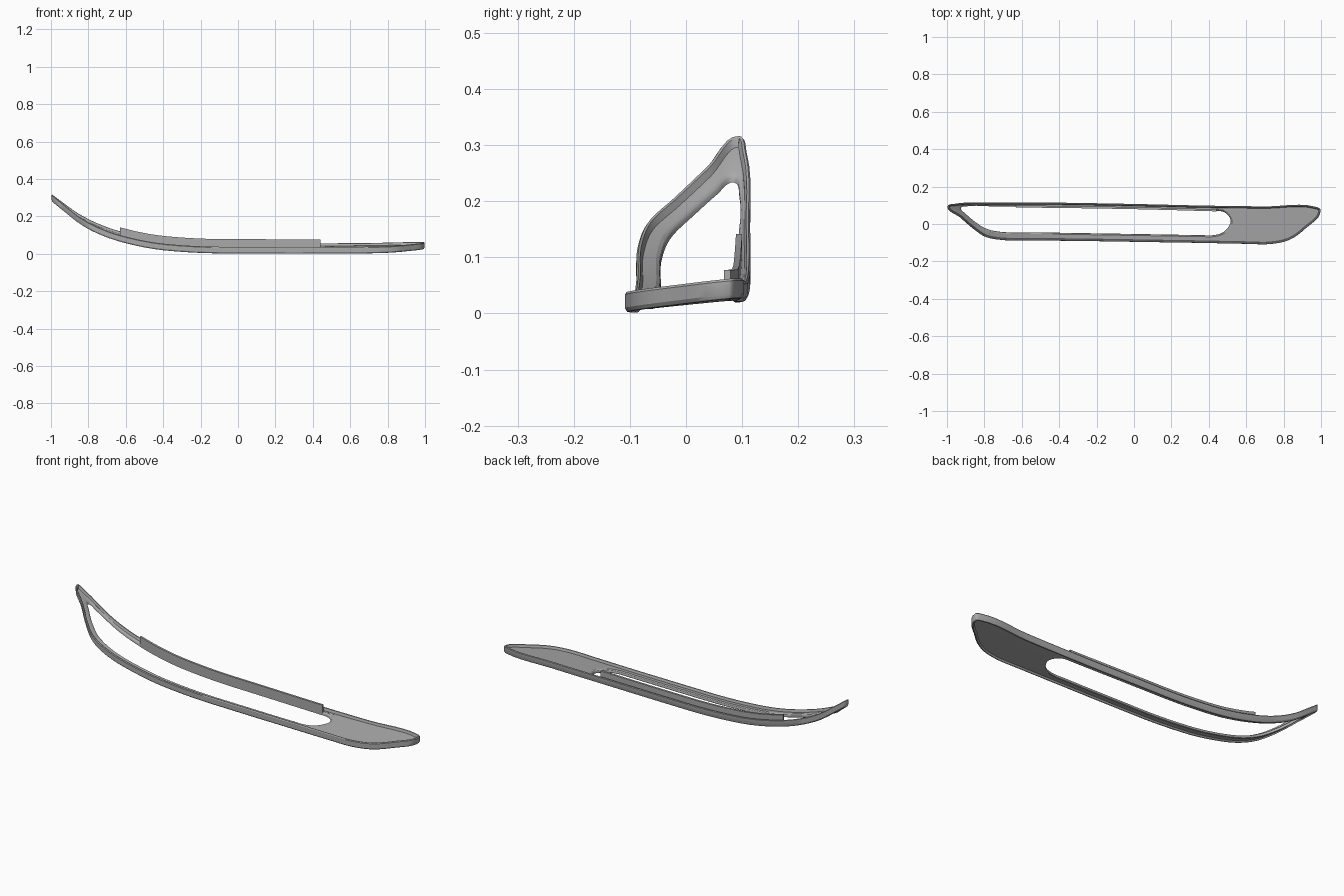
import bpy, bmesh
from mathutils import Vector

cube = bpy.data.objects.get("Cube")
if cube:
    bpy.data.objects.remove(cube, do_unlink=True)

grey = bpy.data.materials.new("satin grey")
grey.use_nodes = True
grey.diffuse_color = (0.4, 0.4, 0.4, 1)
grey.node_tree.nodes["Principled BSDF"].inputs["Base Color"].default_value = (0.4, 0.4, 0.4, 1)


def smooth_curve(points, closed, steps=6):
    """Hermite curve through the points, with tangents scaled to each span."""
    pts = [Vector(p) for p in points]
    n = len(pts)
    unit = lambda a, b: (pts[b % n] - pts[a % n]).normalized()
    tangents = []
    for i in range(n):
        if closed or 0 < i < n - 1:
            tangents.append((unit(i - 1, i) + unit(i, i + 1)).normalized())
        else:
            tangents.append(unit(0, 1) if i == 0 else unit(n - 2, n - 1))
    out = []
    for i in range(n if closed else n - 1):
        a, b = pts[i], pts[(i + 1) % n]
        length = (b - a).length
        ta, tb = tangents[i] * length, tangents[(i + 1) % n] * length
        for k in range(steps):
            t = k / steps
            out.append(a * (2*t**3 - 3*t**2 + 1) + ta * (t**3 - 2*t**2 + t)
                       + b * (3*t**2 - 2*t**3) + tb * (t**3 - t**2))
    return out if closed else out + [pts[-1]]


def lookup(curve, x):
    """Second coordinate of a curve that runs along increasing x."""
    for a, b in zip(curve, curve[1:]):
        if x <= b.x:
            return a.y + (b.y - a.y) * (x - a.x) / (b.x - a.x)
    return curve[-1].y


# Lengthwise sweep of the underside, tilted up slightly toward the back
sweep = smooth_curve([(-1.02, .28), (-.93, .212), (-.85, .155), (-.72, .092), (-.6, .054),
                      (-.45, .023), (-.3, .008), (-.15, .001), (0, 0), (.4, 0),
                      (.7, .002), (1.02, .008)], False)


def height(x, y):
    return lookup(sweep, x) + 0.1 * (y + 0.107)


# Outline and opening, matched point for point, counter-clockwise
pairs = [(-.997, .095, -.925, .085), (-.93, .035, -.9, .055), (-.86, -.025, -.85, .012),
         (-.8, -.066, -.79, -.025), (-.73, -.083, -.72, -.041), (-.5, -.088, -.5, -.045),
         (-.2, -.092, -.2, -.05), (.1, -.097, .1, -.055), (.35, -.101, .35, -.059),
         (.6, -.106, .43, -.059), (.73, -.107, .475, -.045), (.83, -.085, .505, -.015),
         (.91, -.03, .517, .015), (.997, .077, .505, .045), (.975, .091, .48, .064),
         (.7, .094, .42, .071), (.35, .099, .35, .073), (.1, .105, .1, .08),
         (-.2, .111, -.2, .086), (-.5, .115, -.5, .09), (-.75, .114, -.75, .094),
         (-.96, .108, -.89, .095)]
outer = smooth_curve([p[:2] for p in pairs], True)
hole = smooth_curve([p[2:] for p in pairs], True)


def offset(loop, distance):
    """Move a loop to its left by the distance."""
    n = len(loop)
    out = []
    for i, p in enumerate(loop):
        t = (loop[(i + 1) % n] - loop[i - 1]).normalized()
        out.append(p + Vector((-t.y, t.x)) * distance)
    return out


def finish(bm, name):
    bmesh.ops.recalc_face_normals(bm, faces=bm.faces[:])
    mesh = bpy.data.meshes.new(name)
    bm.to_mesh(mesh)
    bm.free()
    mesh.materials.append(grey)
    obj = bpy.data.objects.new(name, mesh)
    bpy.context.collection.objects.link(obj)
    bpy.ops.object.select_all(action='DESELECT')
    obj.select_set(True)
    bpy.context.view_layer.objects.active = obj
    bpy.ops.object.shade_smooth_by_angle()


def loft(sections, name, cap):
    """Skin a closed cross-section along a list of sections."""
    bm = bmesh.new()
    rows = [[bm.verts.new(p) for p in s] for s in sections]
    for a, b in zip(rows, rows[1:] + ([] if cap else rows[:1])):
        for i in range(len(a)):
            j = (i + 1) % len(a)
            bm.faces.new((a[i], a[j], b[j], b[i]))
    if cap:
        bm.faces.new(rows[0])
        bm.faces.new(rows[-1])
    finish(bm, name)


# Bezel: raised outer rim, sunken floor and a wall around the opening
rim_profile = [(.004, .001), (0, .008), (0, .032), (.003, .036), (.007, .035), (.011, .022)]
edge_profile = [(.008, .022), (.002, .018), (0, .014), (0, .006), (.003, .004)]
under_profile = [(.014, .007), (.009, 0)]
rings = []
for loop, side, profile in ((outer, 1, rim_profile), (hole, -1, edge_profile),
                            (outer, 1, under_profile)):
    for inset, z in profile:
        rings.append([Vector((p.x, p.y, height(p.x, p.y) + z))
                      for p in offset(loop, side * inset)])
loft([list(section) for section in zip(*rings)], "bezel_frame", False)

# Upright flange along the back edge of the opening
back_edge = smooth_curve([p[2:] for p in reversed(pairs[15:21])], False)
sections = []
count = 40
for i in range(count + 1):
    x = -.63 + 1.07 * i / count
    y = lookup(back_edge, x) - .003
    z = height(x, y)
    sections.append([Vector((x, y + dy, z + dz)) for dy, dz in
                     ((0, .008), (.011, .008), (.011, .06), (0, .06))])
loft(sections, "back_flange", True)
